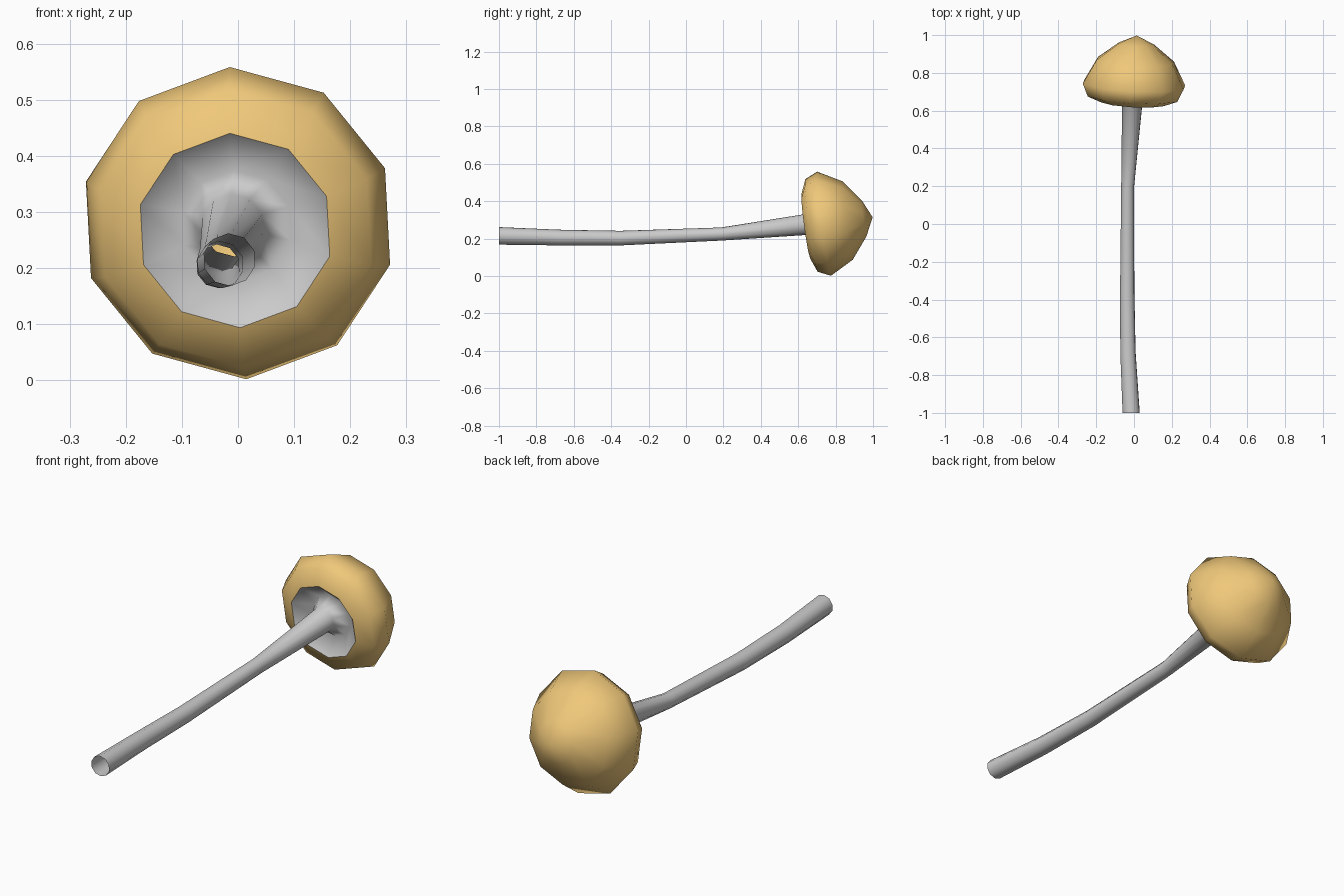
import bpy, bmesh, math
from mathutils import Vector

if "Cube" in bpy.data.objects:
    bpy.data.objects.remove(bpy.data.objects["Cube"])

SIDES = 10
AXIS = Vector((0.054, 0.99, 0.134)).normalized()   # tilted cap axis
RIM = Vector((0, 0.738, 0.28))                     # centre of the widest cap ring


def loft(name, rings, apex=None):
    """Skin ten-sided rings given as (centre, axis, radius); optional closing tip."""
    bm = bmesh.new()
    loops = []
    for centre, axis, radius in rings:
        axis = Vector(axis).normalized()
        u = (Vector((1, 0, 0)) - axis * axis.x).normalized()
        v = u.cross(axis)
        angles = [math.radians(-3) + math.tau * k / SIDES for k in range(SIDES)]
        loops.append([bm.verts.new(Vector(centre) + radius * (math.sin(a) * u + math.cos(a) * v))
                      for a in angles])
    for a, b in zip(loops, loops[1:]):
        for k in range(SIDES):
            n = (k + 1) % SIDES
            bm.faces.new((a[k], a[n], b[n], b[k]))
    if apex is not None:
        tip = bm.verts.new(apex)
        for k in range(SIDES):
            bm.faces.new((loops[-1][k], loops[-1][(k + 1) % SIDES], tip))
    for f in bm.faces:
        f.smooth = True
    mesh = bpy.data.meshes.new(name)
    bm.to_mesh(mesh)
    bm.free()
    obj = bpy.data.objects.new(name, mesh)
    bpy.context.collection.objects.link(obj)
    return obj


def cap_rings(profile):
    return [(RIM + AXIS * t, AXIS, r) for r, t in profile]


# Cap: open shell from the curled lip over the rim to the pointed top
cap = loft("mushroom_cap",
           cap_rings([(0.175, -0.098), (0.25, -0.068), (0.281, 0), (0.212, 0.127), (0.098, 0.216)]),
           apex=RIM + AXIS * 0.2625)
mat = bpy.data.materials.new("cap_yellow")
mat.diffuse_color = (0.87, 0.58, 0.195, 1)
mat.use_nodes = True
mat.node_tree.nodes["Principled BSDF"].inputs["Base Color"].default_value = mat.diffuse_color
cap.data.materials.append(mat)

# Stem: hollow bent tube that flares into the recessed underside of the cap
path = [((-0.015, -1, 0.215), (0, 1, 0), 0.047),
        ((-0.032, -0.68, 0.206), (-0.03, 1, -0.02), 0.042),
        ((-0.036, -0.35, 0.203), (0, 1, 0.02), 0.039),
        ((-0.034, 0.19, 0.225), (0.02, 1, 0.06), 0.035),
        ((-0.009, 0.645, 0.276), (0.05, 1, 0.12), 0.056)]
loft("stem_and_underside", path + cap_rings([(0.1, -0.035), (0.175, -0.098)]))
